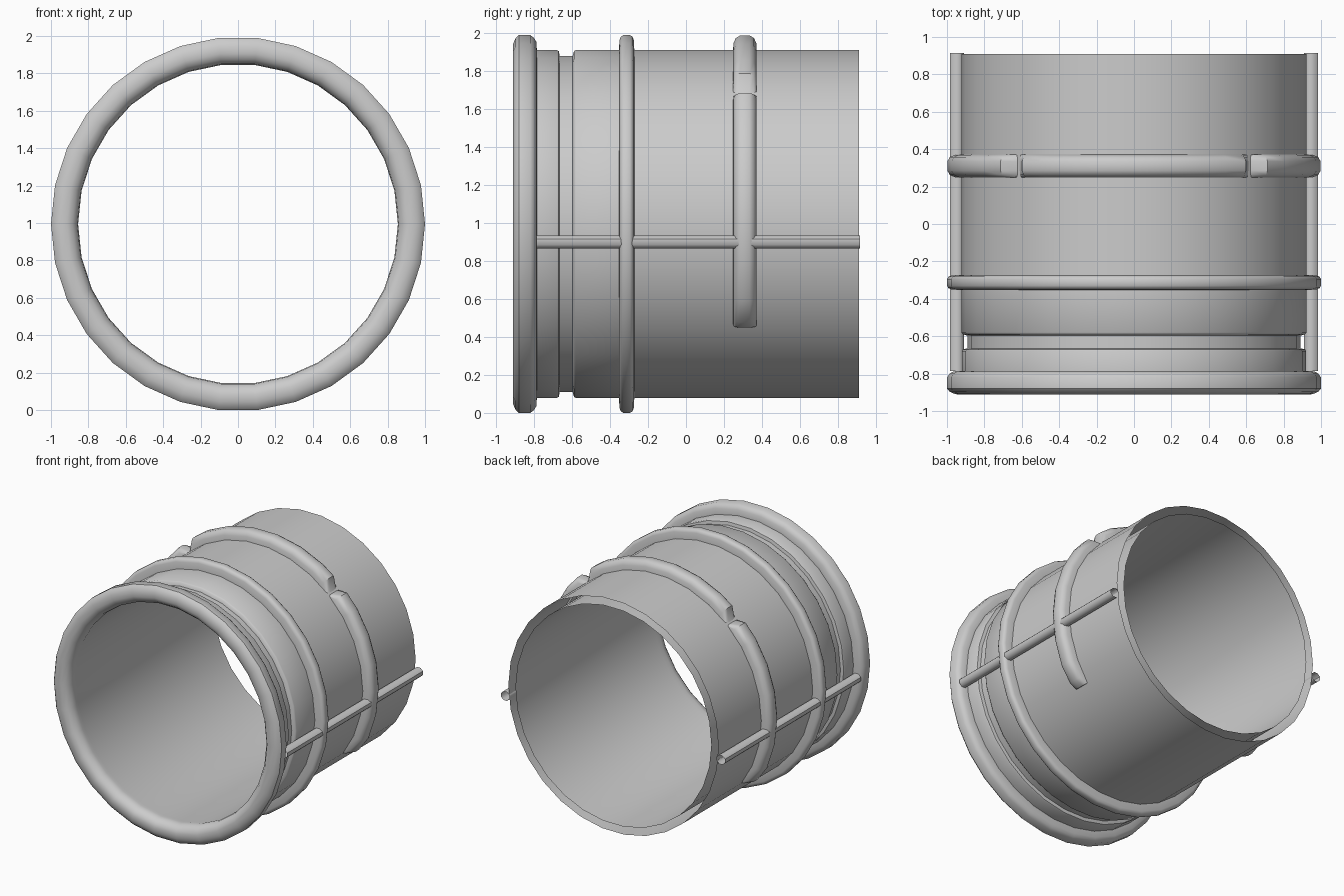
import bpy
from math import sin, cos, pi, radians

if "Cube" in bpy.data.objects:
    bpy.data.objects.remove(bpy.data.objects["Cube"])

CZ = 0.9945   # height of the tube axis
SIDES = 30


def make(name, verts, faces, angle=40):
    me = bpy.data.meshes.new(name)
    me.from_pydata(verts, [], faces)
    me.update()
    ob = bpy.data.objects.new(name, me)
    bpy.context.collection.objects.link(ob)
    bpy.ops.object.select_all(action='DESELECT')
    ob.select_set(True)
    bpy.context.view_layer.objects.active = ob
    bpy.ops.object.mode_set(mode='EDIT')
    bpy.ops.mesh.select_all(action='SELECT')
    bpy.ops.mesh.normals_make_consistent(inside=False)
    bpy.ops.object.mode_set(mode='OBJECT')
    bpy.ops.object.shade_smooth_by_angle(angle=radians(angle))
    return ob


def polar(a, r, y):
    return (r * cos(a), y, CZ + r * sin(a))


def grid(rows, cols, wrap_rows=False):
    return [(i * cols + j, i * cols + j + 1,
             (i + 1) % rows * cols + j + 1, (i + 1) % rows * cols + j)
            for i in range(rows if wrap_rows else rows - 1) for j in range(cols - 1)]


def revolve(name, profile):
    verts = [polar(2 * pi * i / SIDES, r, y) for i in range(SIDES) for r, y in profile]
    return make(name, verts, grid(SIDES, len(profile), True))


# Double-walled tube: inner wall, rolled front rim, groove, raised ring, open back
revolve("pipe_body", [
    (0.86, 0.91), (0.86, -0.80),
    (0.855, -0.83), (0.86, -0.87), (0.885, -0.90), (0.915, -0.912), (0.955, -0.91),
    (0.985, -0.897), (1.0, -0.88), (1.0, -0.82), (0.985, -0.80), (0.965, -0.788),
    (0.92, -0.785), (0.92, -0.68), (0.915, -0.67), (0.89, -0.665),
    (0.89, -0.597), (0.915, -0.59), (0.922, -0.58),
    (0.922, -0.353), (0.975, -0.350), (0.992, -0.343), (1.0, -0.330),
    (1.0, -0.295), (0.992, -0.282), (0.975, -0.275), (0.922, -0.272),
    (0.922, 0.91)])

# Raised locking bead: (height fraction, degrees), dipping at its two notches
SECTION = [(0.0, 0.247), (0.55, 0.25), (0.85, 0.262), (1.0, 0.285),
           (1.0, 0.335), (0.85, 0.358), (0.55, 0.37), (0.0, 0.373)]


def bead(name, stations):
    verts = [polar(radians(a), 0.908 + h * 0.09 * t, y) for a, h in stations for t, y in SECTION]
    n, c = len(stations), len(SECTION)
    caps = [tuple(range(c)), tuple(range((n - 1) * c, n * c))]
    return make(name, verts, grid(n, c) + caps)


half = [(-35.5, 0.35), (-32, 0.8), (-24, 1), (-12, 1), (0, 1), (12, 1), (24, 1), (36, 1),
        (44, 0.95), (47.5, 0.15), (48.5, 0.15), (53, 0.95), (60, 1), (72, 1), (84, 1)]
bead("locking_bead", half + [(180 - a, h) for a, h in reversed(half)])

# Hollow hexagonal side rods running back from the rim, one per side
for side, label in ((1, "right"), (-1, "left")):
    verts = []
    for k in range(9):
        a = 2 * pi * k / 8 + pi / 8
        x, z = side * (0.946 + 0.040 * cos(a)), 0.90 + 0.038 * sin(a)
        verts += [(x, -0.787, z), (x, 0.915, z)]
    make("side_rod_" + label, verts, grid(9, 2), 50)
